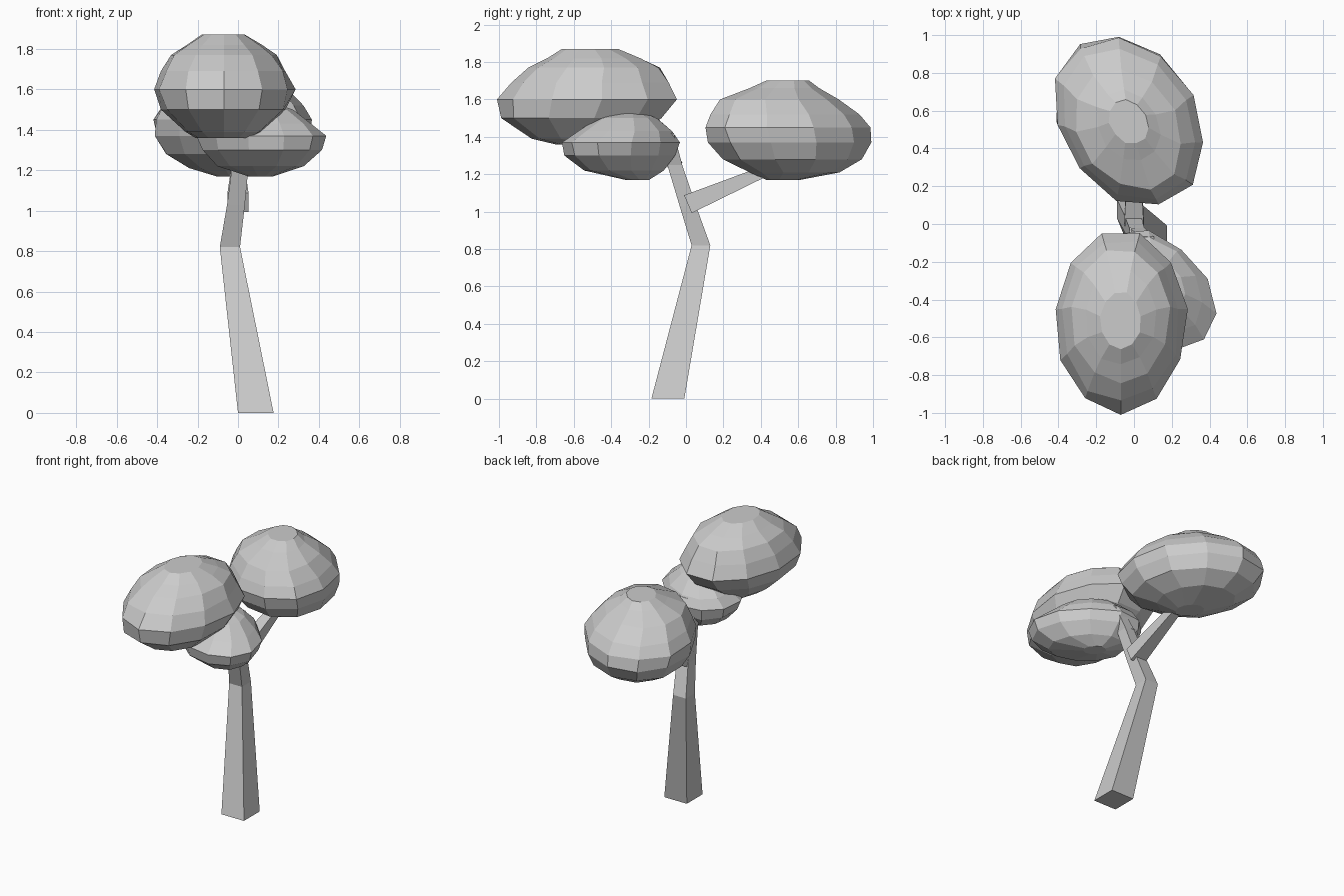
import bpy, math, random
from mathutils import Vector

cube = bpy.data.objects.get("Cube")
if cube:
    bpy.data.objects.remove(cube, do_unlink=True)
random.seed(4)

grey = bpy.data.materials.new("plain grey")
grey.use_nodes = True
colour = (0.6, 0.6, 0.6, 1)
grey.diffuse_color = colour
grey.node_tree.nodes["Principled BSDF"].inputs["Base Color"].default_value = colour


def loft(name, rings):
    """Skin a stack of equal-sized rings and cap both ends."""
    n = len(rings[0])
    verts = [p for ring in rings for p in ring]
    faces = [list(reversed(range(n))), list(range(len(verts) - n, len(verts)))]
    for r in range(len(rings) - 1):
        for i in range(n):
            j = (i + 1) % n
            faces.append([r * n + i, r * n + j, (r + 1) * n + j, (r + 1) * n + i])
    mesh = bpy.data.meshes.new(name)
    mesh.from_pydata(verts, [], faces)
    mesh.materials.append(grey)
    obj = bpy.data.objects.new(name, mesh)
    bpy.context.collection.objects.link(obj)
    return obj


def foliage(name, centre, radii, angle, layers, sides=11):
    """Faceted oval clump; layers are (height, scale, y shift)."""
    turn = math.radians(angle)
    rings = []
    for z, scale, shift in layers:
        ring = []
        for i in range(sides):
            t = math.tau * i / sides
            wobble = scale * random.uniform(0.97, 1.03)
            u, v = radii[0] * math.cos(t) * wobble, radii[1] * math.sin(t) * wobble
            ring.append((centre[0] + u * math.cos(turn) - v * math.sin(turn),
                         centre[1] + shift + u * math.sin(turn) + v * math.cos(turn),
                         z))
        rings.append(ring)
    return loft(name, rings)


def limb(name, sections):
    """Four-sided upright limb; sections are (x, y, z, half width)."""
    corners = [(-1, -1), (1, -1), (1, 1), (-1, 1)]
    return loft(name, [[(x + h * a, y + h * b, z) for a, b in corners]
                       for x, y, z, h in sections])


def branch(name, start, end, thick, thin):
    """Four-sided tapered branch between two points."""
    start, end = Vector(start), Vector(end)
    axis = (end - start).normalized()
    side = axis.cross(Vector((0, 0, 1))).normalized()
    up = side.cross(axis)
    corners = [(-1, -1), (1, -1), (1, 1), (-1, 1)]
    return loft(name, [[p + side * a * h + up * b * h for a, b in corners]
                       for p, h in ((start, thick), (end, thin))])


# Bent trunk and its branches
limb("trunk", [(0.088, -0.097, 0, 0.088), (-0.04, 0.08, 0.82, 0.05),
               (-0.01, 0.01, 1.03, 0.044), (0.015, -0.06, 1.25, 0.04),
               (0.07, -0.1, 1.42, 0.035)])
branch("back_branch", (0.0, 0.01, 1.04), (0.0, 0.5, 1.25), 0.052, 0.025)
branch("front_branch", (0.01, -0.05, 1.24), (-0.02, -0.3, 1.52), 0.036, 0.025)

# Three foliage clumps
foliage("front_foliage", (-0.07, -0.51), (0.48, 0.35), -90,
        [(1.36, 0.4, 0), (1.39, 0.56, -0.05), (1.5, 0.9, -0.04), (1.6, 1, -0.01),
         (1.69, 0.9, 0), (1.77, 0.75, 0.02), (1.82, 0.54, 0.02), (1.87, 0.31, 0)])
foliage("back_foliage", (-0.03, 0.55), (0.48, 0.37), 123,
        [(1.17, 0.2, -0.03), (1.21, 0.55, 0.03), (1.28, 0.84, 0.02), (1.37, 0.98, 0.01),
         (1.45, 0.98, -0.01), (1.52, 0.88, -0.02), (1.6, 0.7, -0.05),
         (1.66, 0.42, -0.03), (1.7, 0.26, -0.01)])
foliage("small_foliage", (0.11, -0.35), (0.37, 0.26), -45,
        [(1.17, 0.2, 0.09), (1.22, 0.67, 0.02), (1.3, 0.94, 0), (1.37, 1, 0),
         (1.43, 0.8, 0.03), (1.5, 0.5, 0.04), (1.53, 0.22, 0.05)])
